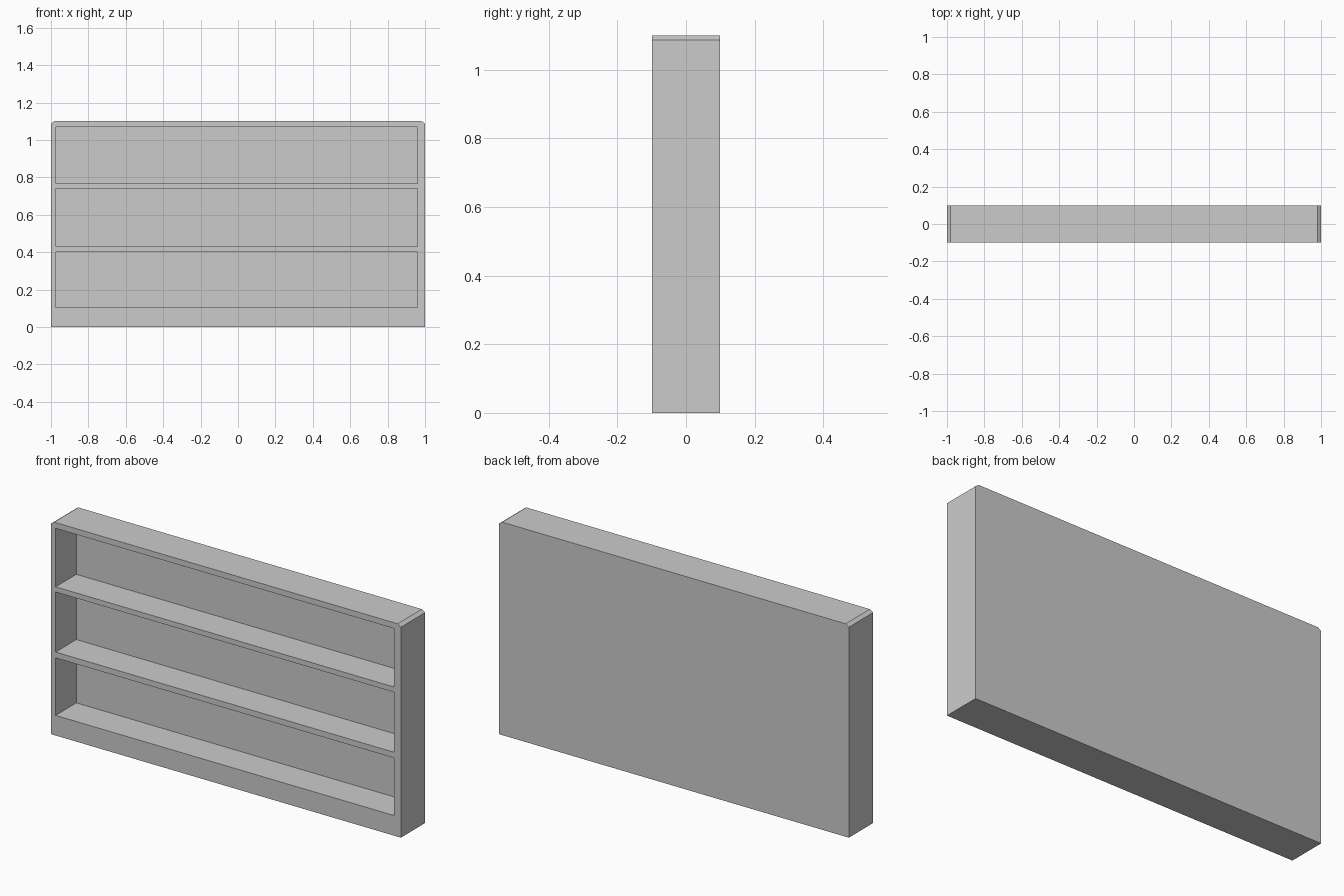
import bpy, bmesh

if "Cube" in bpy.data.objects:
    bpy.data.objects.remove(bpy.data.objects["Cube"])

W, D, H = 1.0, 0.099, 1.10      # half width, half depth, height
CX, CZ = 0.018, 0.013           # clipped top corners
LEFT, RIGHT = -0.973, 0.96      # shelf opening sides
BACK = 0.07                     # inner face of the back panel
BAYS = [(0.104, 0.401), (0.431, 0.741), (0.768, 1.07)]


def extruded(name, profile, y0, y1):
    """Solid made from an x-z profile extruded along y."""
    bm = bmesh.new()
    face = bm.faces.new([bm.verts.new((x, y0, z)) for x, z in profile])
    new = bmesh.ops.extrude_face_region(bm, geom=[face])["geom"]
    moved = [v for v in new if isinstance(v, bmesh.types.BMVert)]
    bmesh.ops.translate(bm, verts=moved, vec=(0, y1 - y0, 0))
    bmesh.ops.recalc_face_normals(bm, faces=bm.faces)
    mesh = bpy.data.meshes.new(name)
    bm.to_mesh(mesh)
    bm.free()
    obj = bpy.data.objects.new(name, mesh)
    bpy.context.collection.objects.link(obj)
    return obj


# Bookcase body with clipped top corners
body = extruded("bookcase_body", [(-W, 0), (W, 0), (W, H - CZ), (W - CX, H),
                                  (-W + CX, H), (-W, H - CZ)], -D, D)

# Three open shelf bays cut from the front
bpy.context.view_layer.objects.active = body
for i, (z0, z1) in enumerate(BAYS):
    cutter = extruded(f"bay_cutter_{i + 1}", [(LEFT, z0), (RIGHT, z0),
                                              (RIGHT, z1), (LEFT, z1)], -D - 0.1, BACK)
    cutter.hide_render = True
    mod = body.modifiers.new("bay", "BOOLEAN")
    mod.operation = "DIFFERENCE"
    mod.solver = "EXACT"
    mod.object = cutter
    bpy.ops.object.modifier_apply(modifier=mod.name)
    bpy.data.objects.remove(cutter)
